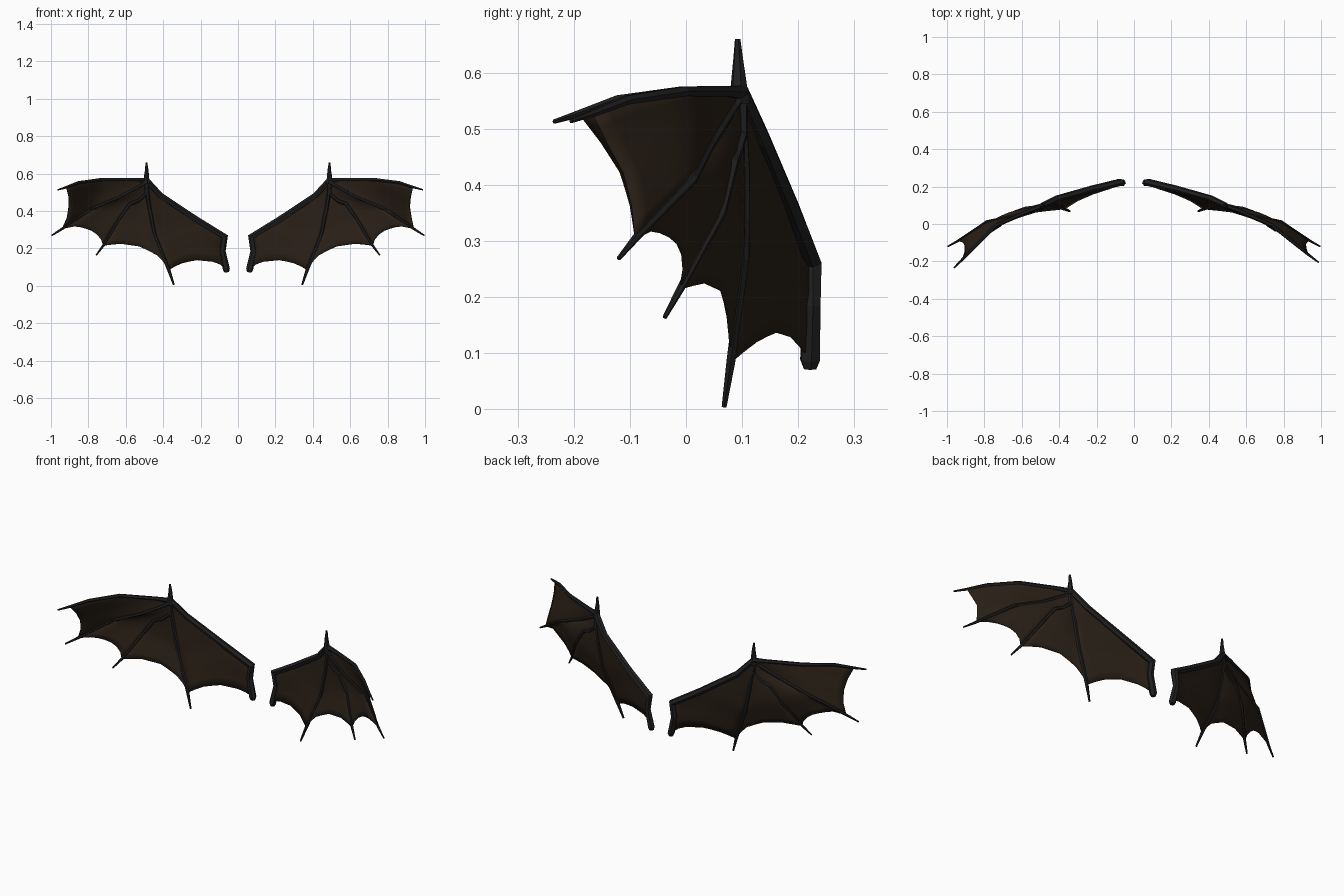
import bpy, bmesh
from mathutils import Vector as V

if "Cube" in bpy.data.objects:
    bpy.data.objects.remove(bpy.data.objects["Cube"])


def material(name, color):
    m = bpy.data.materials.new(name)
    m.diffuse_color = color
    m.use_nodes = True
    m.node_tree.nodes["Principled BSDF"].inputs["Base Color"].default_value = m.diffuse_color
    return m


BONE = material("bone_black", (0.014, 0.014, 0.015, 1))
SKIN = material("membrane_brown", (0.022, 0.014, 0.008, 1))


def tube(name, pts, radii, side):
    """Tapered six-sided bone along a path."""
    cu = bpy.data.curves.new(name, 'CURVE')
    cu.dimensions = '3D'
    cu.bevel_depth = 1.0
    cu.bevel_resolution = 1
    cu.use_fill_caps = True
    sp = cu.splines.new('POLY')
    sp.points.add(len(pts) - 1)
    sp.use_smooth = False
    for p, q, r in zip(sp.points, pts, radii):
        p.co = (q[0] * side, q[1], q[2], 1)
        p.radius = r
    ob = bpy.data.objects.new(name, cu)
    bpy.context.collection.objects.link(ob)
    bpy.ops.object.select_all(action='DESELECT')
    ob.select_set(True)
    bpy.context.view_layer.objects.active = ob
    bpy.ops.object.convert(target='MESH')
    ob = bpy.context.object
    ob.data.materials.clear()
    ob.data.materials.append(BONE)


def along(pts, t):
    """Point at fraction t of a polyline's length."""
    pts = [V(p) for p in pts]
    seg = [(b - a).length for a, b in zip(pts, pts[1:])]
    d = t * sum(seg)
    for i, l in enumerate(seg):
        if d <= l or i == len(seg) - 1:
            return pts[i].lerp(pts[i + 1], min(1, d / l))
        d -= l


def membrane(name, a, b, edge, side, n=12, m=8):
    """Skin fanned between two bones, ending in a scalloped edge."""
    edge = [a[-1]] + edge + [b[-1]]
    bm = bmesh.new()
    rows = []
    for i in range(n + 1):
        s = i / n
        row = []
        for j in range(m + 1):
            u = j / m
            p = along(a, s).lerp(along(b, s), u)
            p += (along(edge, u) - V(a[-1]).lerp(V(b[-1]), u)) * s ** 1.5
            row.append(bm.verts.new((p.x * side, p.y, p.z)))
        rows.append(row)
    for r, q in zip(rows, rows[1:]):
        for j in range(m):
            bm.faces.new((r[j], r[j + 1], q[j + 1], q[j]))
    bmesh.ops.remove_doubles(bm, verts=bm.verts, dist=1e-4)
    bmesh.ops.recalc_face_normals(bm, faces=bm.faces)
    me = bpy.data.meshes.new(name)
    bm.to_mesh(me)
    bm.free()
    me.materials.append(SKIN)
    for f in me.polygons:
        f.use_smooth = True
    ob = bpy.data.objects.new(name, me)
    bpy.context.collection.objects.link(ob)
    mod = ob.modifiers.new("thickness", 'SOLIDIFY')
    mod.thickness = 0.004
    mod.offset = 0


W = (.49, .098, .565)  # wrist
arm = [W, (.415, .135, .482), (.225, .188, .355), (.072, .223, .262),
       (.083, .224, .185), (.062, .221, .088)]
finger_2 = [W, (.51, .085, .54), (.63, .045, .475), (.785, .012, .41),
            (.94, -.09, .305), (.996, -.12, .269)]
finger_3 = [W, (.495, .1, .49), (.535, .09, .455), (.58, .083, .438),
            (.64, .063, .35), (.72, -.01, .215), (.758, -.038, .164)]
finger_4 = [W, (.487, .1, .5), (.475, .104, .42), (.445, .104, .27),
            (.37, .08, .085), (.343, .068, .005)]

for side, tag in ((-1, "left"), (1, "right")):
    # the two leading fingers are spread slightly differently on each side
    if side < 0:
        f1_end = [(.85, -.12, .552), (.918, -.19, .527), (.963, -.235, .513)]
        edge_12 = [(.905, -.15, .475), (.905, -.115, .42), (.915, -.098, .36)]
    else:
        f1_end = [(.86, -.105, .552), (.935, -.166, .528), (.987, -.205, .514)]
        edge_12 = [(.923, -.14, .475), (.918, -.11, .42), (.928, -.095, .36)]
    finger_1 = [W, (.56, .072, .567), (.735, -.005, .567)] + f1_end

    # bones
    tube("arm_" + tag, arm + [(.06, .221, .072)],
         [.016, .017, .018, .02, .017, .019, .012], side)
    tube("claw_" + tag, [(.49, .095, .545), (.489, .094, .585), (.488, .093, .625), (.49, .092, .66)],
         [.019, .014, .009, .005], side)
    tube("finger_1_" + tag, finger_1, [.014, .011, .01, .009, .007, .004], side)
    tube("finger_2_" + tag, finger_2, [.012, .01, .009, .009, .007, .004], side)
    tube("finger_3_" + tag, finger_3, [.012, .01, .01, .011, .009, .007, .004], side)
    tube("finger_4_" + tag, finger_4, [.012, .011, .011, .01, .009, .005], side)

    # skin panels
    membrane("membrane_inner_" + tag, arm, finger_4[:-1],
             [(.085, .205, .11), (.125, .19, .128), (.225, .158, .138), (.31, .12, .118)], side)
    membrane("membrane_mid_" + tag, finger_4[:-1], finger_3[:-1],
             [(.415, .076, .155), (.52, .065, .21), (.63, .03, .226)], side)
    membrane("membrane_outer_" + tag, finger_3[:-1], finger_2[:-1],
             [(.735, -.003, .258), (.77, -.01, .29), (.83, -.035, .312), (.875, -.065, .318)], side)
    membrane("membrane_tip_" + tag, finger_1[:-1], finger_2[:-1], edge_12, side)
